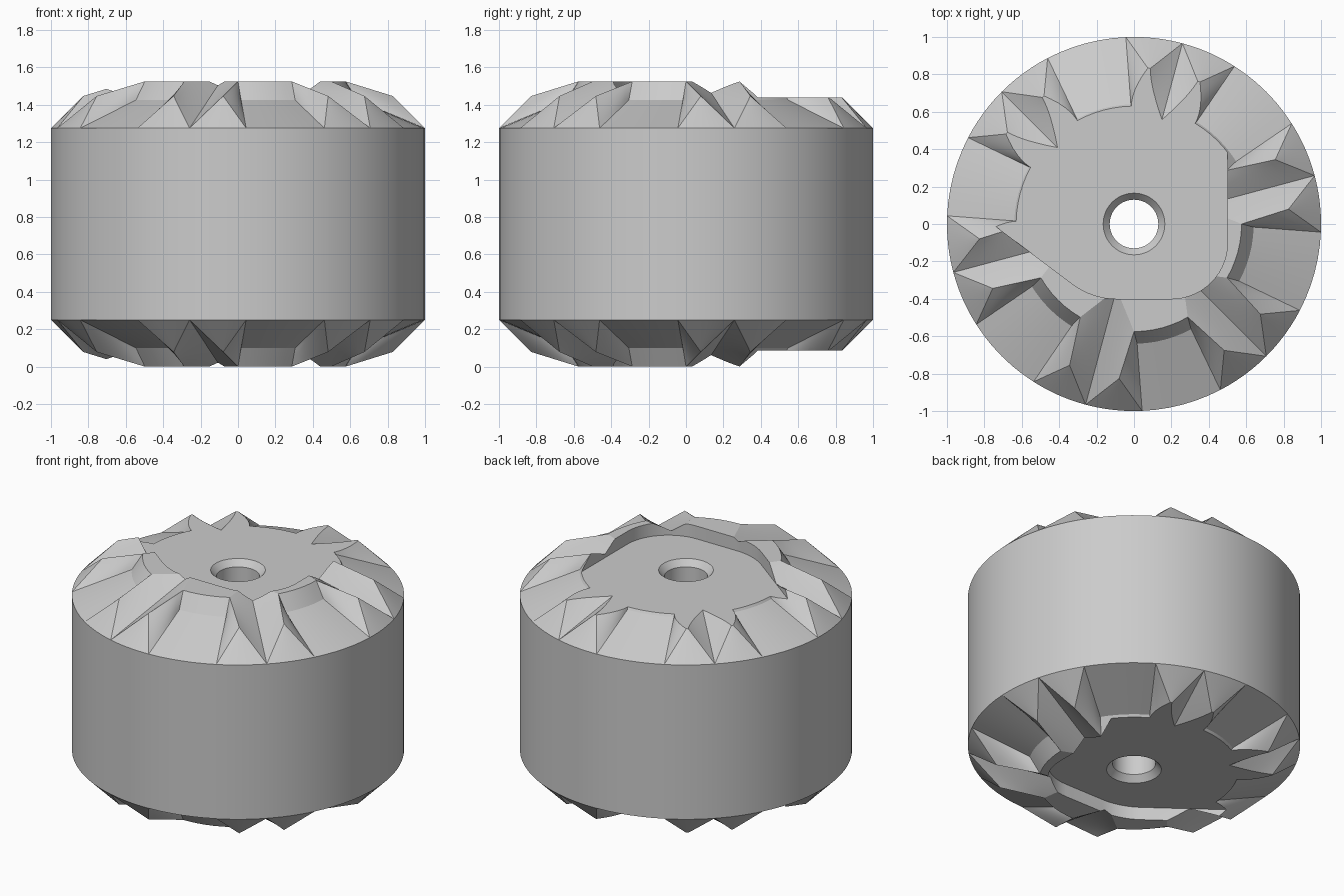
import bpy, bmesh
from math import radians, sin, cos
from mathutils import Vector

HEIGHT, RIM, FLAT = 1.525, 1.275, 1.44
N = 6  # divisions along every patch edge

cube = bpy.data.objects.get("Cube")
if cube:
    bpy.data.objects.remove(cube, do_unlink=True)

# One grey material
grey = bpy.data.materials.new("light_grey")
grey.use_nodes = True
grey.diffuse_color = (0.6, 0.6, 0.6, 1)
grey.node_tree.nodes["Principled BSDF"].inputs["Base Color"].default_value = (0.6, 0.6, 0.6, 1)


def polar(r, deg, z):
    return Vector((r * cos(radians(deg)), r * sin(radians(deg)), z))


def arc(r, a, b, z, n=N):
    return [polar(r, a + (b - a) * i / n, z) for i in range(n + 1)]


def line(p, q):
    return [p.lerp(q, i / N) for i in range(N + 1)]


def patch(bm, lower, upper, rows=N):
    """Ruled surface between two point rows."""
    grid = [[bm.verts.new(p.lerp(q, j / rows)) for p, q in zip(lower, upper)]
            for j in range(rows + 1)]
    for r0, r1 in zip(grid, grid[1:]):
        for i in range(len(r0) - 1):
            bm.faces.new((r0[i], r0[i + 1], r1[i + 1], r1[i]))


def finish(bm, name):
    """Weld, close the open ends and make an object."""
    bmesh.ops.remove_doubles(bm, verts=bm.verts[:], dist=0.0002)
    open_edges = [e for e in bm.edges if e.is_boundary]
    if open_edges:
        bmesh.ops.holes_fill(bm, edges=open_edges, sides=0)
    bmesh.ops.recalc_face_normals(bm, faces=bm.faces[:])
    mesh = bpy.data.meshes.new(name)
    bm.to_mesh(mesh)
    bm.free()
    mesh.materials.append(grey)
    obj = bpy.data.objects.new(name, mesh)
    bpy.context.collection.objects.link(obj)
    return obj


def crown(bm):
    """Six V grooves with sharp crests, separated by six sunken pockets."""
    for k in range(6):
        c = 15 + 60 * k
        valley = polar(1, c, RIM)
        apex = polar(0.36, c, HEIGHT)
        for t in (-1, 1):
            corner = polar(0.83, c + t * 9.5, 1.447)
            crest = polar(0.575, c + t * 15, HEIGHT)
            edge = polar(1, c + t * 17.5, RIM)
            inner = polar(0.64, c + t * 16.5, 1.425)
            patch(bm, line(valley, corner), line(apex, crest))             # groove side
            patch(bm, arc(1, c, c + t * 17.5, RIM), [corner] * (N + 1))    # outer chamfer
            patch(bm, line(edge, corner), line(inner, crest))              # pocket side
        floor_in = arc(0.64, c + 16.5, c + 43.5, 1.425)
        patch(bm, arc(1, c + 17.5, c + 42.5, RIM), floor_in)               # pocket floor
        patch(bm, floor_in, arc(0.575, c + 15, c + 45, HEIGHT))            # pocket back


# Carved drum: crown on both ends, smooth wall between
bm = bmesh.new()
crown(bm)
for v in bm.verts[:]:
    v.tag = True
copy = bmesh.ops.duplicate(bm, geom=bm.verts[:] + bm.edges[:] + bm.faces[:])
for item in copy["geom"]:
    if isinstance(item, bmesh.types.BMVert):
        item.co.z = HEIGHT - item.co.z
for k in range(6):
    c = 15 + 60 * k
    for a, b in ((-17.5, 0), (0, 17.5), (17.5, 42.5)):
        patch(bm, arc(1, c + a, c + b, HEIGHT - RIM), arc(1, c + a, c + b, RIM), 1)
body = finish(bm, "carved_drum")

# Recess cutters: rounded corner on one side, open to the other
outline = [Vector((0.5, 2, 0))]
outline += [p + Vector((0.2, -0.1, 0)) for p in arc(0.3, 0, -90, 0, 14)]
outline += [p + Vector((-0.09, 0, 0)) for p in arc(0.4, -90, -126.9, 0, 8)]
outline += [Vector((-1.93, 0.88, 0)), Vector((-1.93, 2, 0))]
cutters = []
for name, z0, z1 in (("top_recess_cutter", FLAT, 2), ("bottom_recess_cutter", -0.5, HEIGHT - FLAT)):
    bm = bmesh.new()
    loop = outline + outline[:1]
    patch(bm, [p + Vector((0, 0, z0)) for p in loop], [p + Vector((0, 0, z1)) for p in loop], 1)
    cutters.append(finish(bm, name))

# Bore cutter with countersunk ends
low = HEIGHT - FLAT
profile = [(0.165, -0.5), (0.165, low), (0.13, low + 0.04),
           (0.13, FLAT - 0.04), (0.165, FLAT), (0.165, 2)]
bm = bmesh.new()
for (r0, z0), (r1, z1) in zip(profile, profile[1:]):
    patch(bm, arc(r0, 0, 360, z0, 48), arc(r1, 0, 360, z1, 48), 1)
cutters.append(finish(bm, "bore_cutter"))

# Cut the drum
bpy.ops.object.select_all(action="DESELECT")
body.select_set(True)
bpy.context.view_layer.objects.active = body
for cutter in cutters:
    mod = body.modifiers.new(cutter.name, "BOOLEAN")
    mod.operation = "DIFFERENCE"
    mod.solver = "EXACT"
    mod.object = cutter
    bpy.ops.object.modifier_apply(modifier=mod.name)
for cutter in cutters:
    bpy.data.objects.remove(cutter, do_unlink=True)
bpy.ops.object.shade_smooth_by_angle(angle=radians(18))
